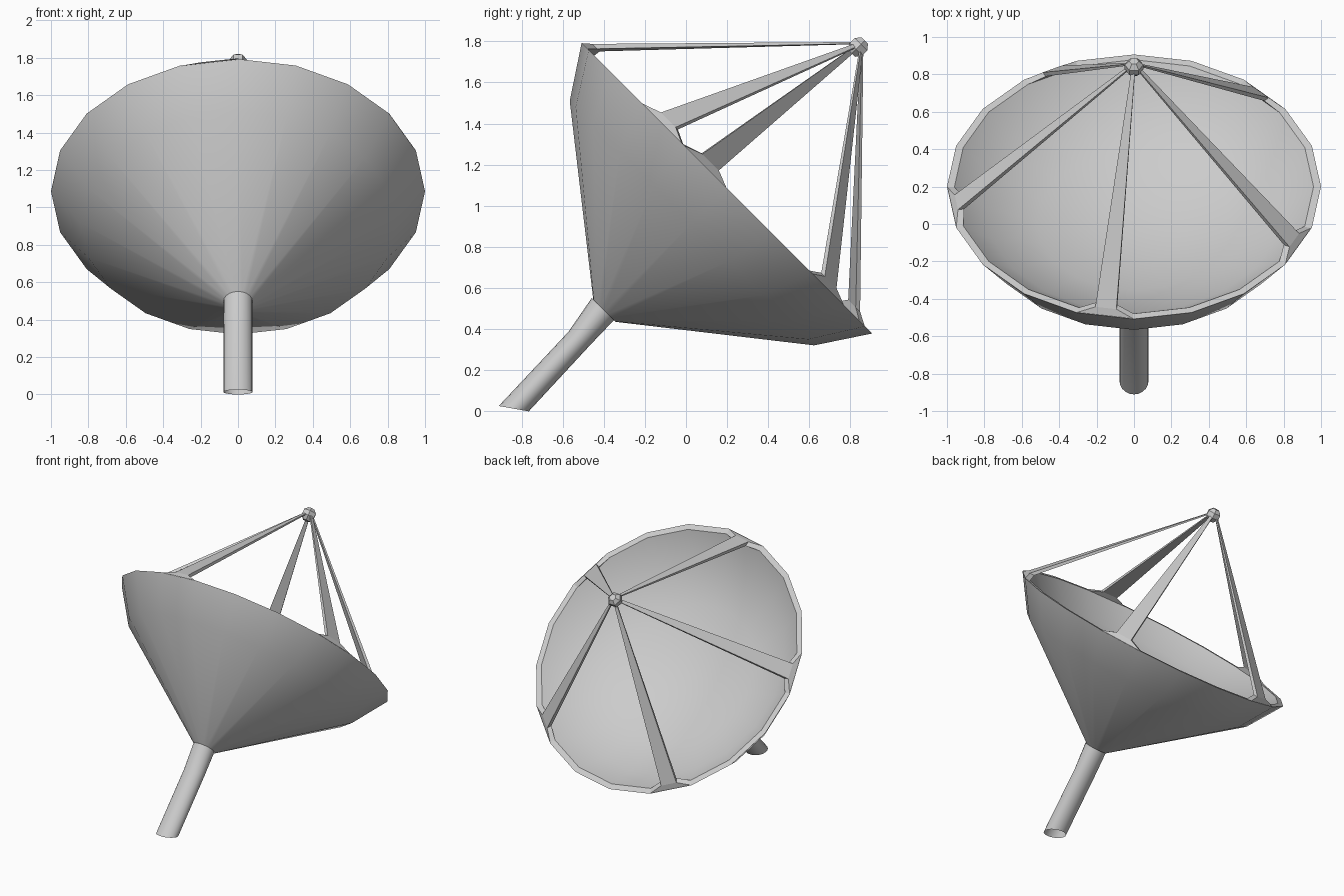
import bpy, bmesh
from math import sin, cos, radians, pi, tan
from mathutils import Vector

if "Cube" in bpy.data.objects:
    bpy.data.objects.remove(bpy.data.objects["Cube"])

U = Vector((0, 1, 1)).normalized()     # dish axis, tilted 45 degrees
V = Vector((0, -1, 1)).normalized()    # "up" inside the rim plane
X = Vector((1, 0, 0))
CENTRE = V * 0.627
SIDES = 20


def dish_point(a, r, ang, side=0.0):
    """Point at axial distance a, radius r, angle ang, shifted sideways."""
    radial = X * cos(ang) + V * sin(ang)
    tangent = V * cos(ang) - X * sin(ang)
    return CENTRE + U * a + radial * r + tangent * side


def loft(name, rings, cap_start=False, cap_end=False, smooth=True):
    bm = bmesh.new()
    loops = [[bm.verts.new(p) for p in ring] for ring in rings]
    for lo, hi in zip(loops, loops[1:]):
        n = len(lo)
        for i in range(n):
            j = (i + 1) % n
            bm.faces.new((lo[i], lo[j], hi[j], hi[i]))
    if cap_start:
        bm.faces.new(loops[0][::-1])
    if cap_end:
        bm.faces.new(loops[-1])
    bmesh.ops.remove_doubles(bm, verts=bm.verts, dist=1e-5)
    bmesh.ops.recalc_face_normals(bm, faces=bm.faces)
    me = bpy.data.meshes.new(name)
    bm.to_mesh(me)
    bm.free()
    ob = bpy.data.objects.new(name, me)
    bpy.context.collection.objects.link(ob)
    if smooth:
        bpy.ops.object.select_all(action='DESELECT')
        ob.select_set(True)
        bpy.context.view_layer.objects.active = ob
        bpy.ops.object.shade_smooth_by_angle(angle=radians(35))
    return ob


# Dish: conical back, flared rim, smooth bowl inside (axial, radius)
profile = [(0.065, 0.076), (0.668, 0.841), (0.909, 1.0), (0.909, 0.96),
           (0.76, 0.80), (0.645, 0.52), (0.585, 0.25), (0.565, 0.0)]
loft("dish", [[dish_point(a, r, 2 * pi * i / SIDES) for i in range(SIDES)]
              for a, r in profile])

# Pole: bent open tube from the ground to the neck (centre yz, half-width yz)
sections = [((-0.838, 0.013), (0.073, -0.013)),
            ((-0.517, 0.357), (0.055, -0.030)),
            ((-0.405, 0.497), (0.054, -0.054))]
loft("pole", [[Vector((0.078 * cos(t), cy + hy * sin(t), cz + hz * sin(t)))
               for t in (2 * pi * i / SIDES for i in range(SIDES))]
              for (cy, cz), (hy, hz) in sections])

# Feed hub at the focus: six-sided bead along the dish axis
HUB = Vector((0, 0.838, 1.772))
loft("feed_hub", [[HUB + U * a + (X * cos(t) + V * sin(t)) * r
                   for t in (pi * i / 3 for i in range(6))]
                  for a, r in [(-0.045, 0.025), (-0.015, 0.05), (0.02, 0.05), (0.045, 0.025)]],
     True, True, smooth=False)

# Five struts, each with a flared foot on the middle of a rim edge
A_TIP = HUB.dot(U)
SHIFT = HUB - CENTRE - U * A_TIP
for k in range(5):
    ang = radians(27 + 72 * k)
    half = tan(pi / SIDES)

    def quad(a, r_in, r_out, w_in, w_out):
        return [dish_point(a, r_out, ang, -w_out), dish_point(a, r_out, ang, w_out),
                dish_point(a, r_in, ang, w_in), dish_point(a, r_in, ang, -w_in)]

    foot = quad(0.907, 0.948, 0.987, 0.948 * half, 0.987 * half)
    ankle = quad(0.942, 0.928, 0.962, 0.057, 0.057)
    tip = [p + SHIFT for p in quad(A_TIP, 0.022, 0.034, 0.010, 0.010)]
    loft(f"strut_{k + 1}", [foot, ankle, tip], True, True, smooth=False)
